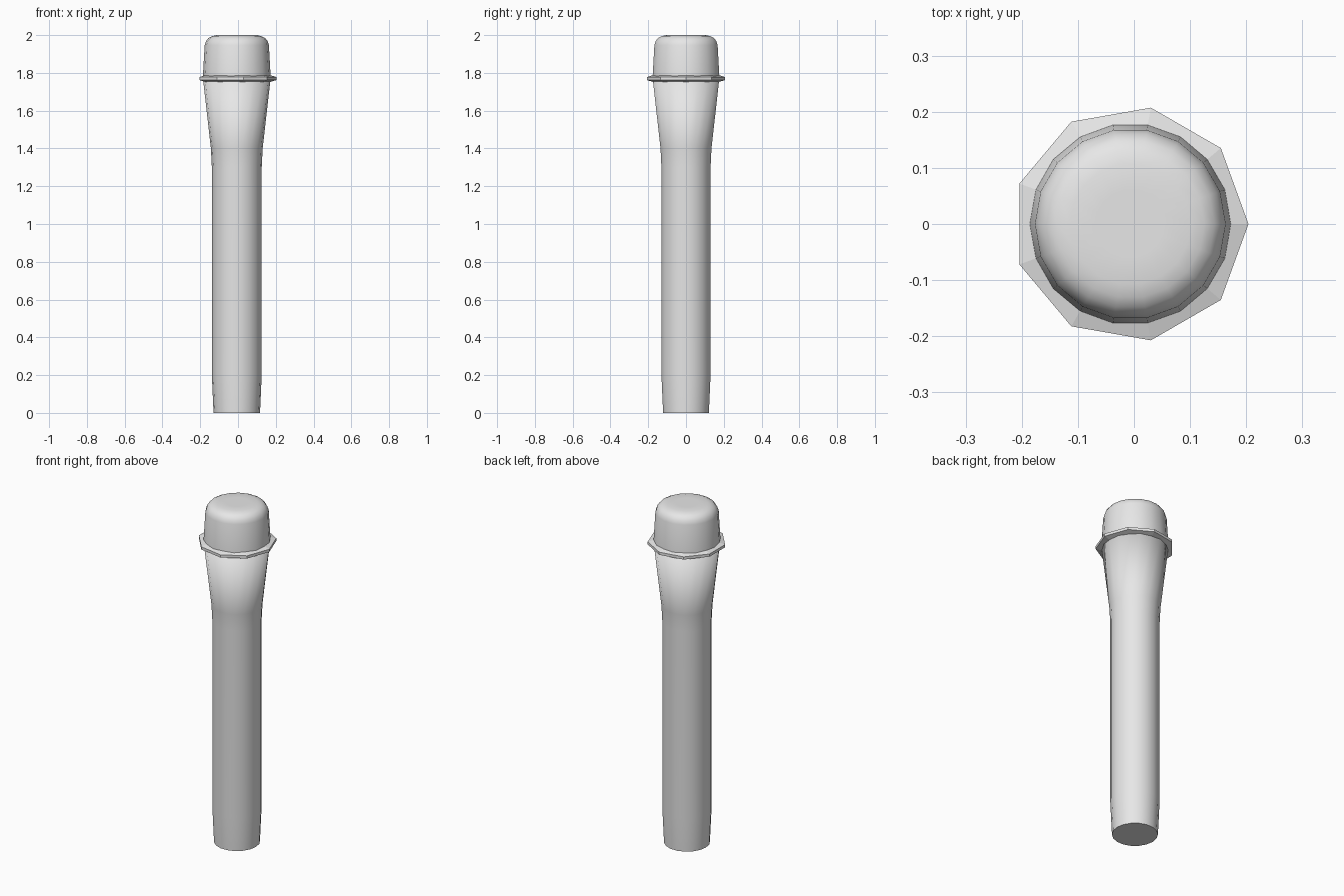
import bpy
import bmesh
import math

cube = bpy.data.objects.get("Cube")
if cube:
    bpy.data.objects.remove(cube, do_unlink=True)

GREY = (0.8, 0.8, 0.8, 1.0)
CENTRE_X = -0.0065

mat = bpy.data.materials.new("light grey")
mat.use_nodes = True
mat.diffuse_color = GREY
mat.node_tree.nodes["Principled BSDF"].inputs["Base Color"].default_value = GREY


def lathe(name, profile, sides, closed=False, smooth=True):
    """Turn a (radius, height) profile, listed from bottom to top, about the upright axis."""
    bm = bmesh.new()
    rings = []
    for r, z in profile:
        ring = []
        for i in range(sides):
            a = math.tau * i / sides
            ring.append(bm.verts.new((CENTRE_X + r * math.cos(a), r * math.sin(a), z)))
        rings.append(ring)
    pairs = list(zip(rings, rings[1:]))
    if closed:
        pairs.append((rings[-1], rings[0]))
    for low, high in pairs:
        for i in range(sides):
            j = (i + 1) % sides
            face = bm.faces.new((low[i], low[j], high[j], high[i]))
            face.smooth = smooth
    if not closed:
        bottom = bm.faces.new(list(reversed(rings[0])))
        for edge in bottom.edges:
            edge.smooth = False
        top = bm.faces.new(rings[-1])
        top.smooth = smooth
    bmesh.ops.recalc_face_normals(bm, faces=bm.faces)
    mesh = bpy.data.meshes.new(name)
    bm.to_mesh(mesh)
    bm.free()
    mesh.materials.append(mat)
    obj = bpy.data.objects.new(name, mesh)
    bpy.context.collection.objects.link(obj)
    return obj


# Tapered handle that flares towards the head
lathe("handle", [(0.123, 0), (0.132, 0.2), (0.132, 1.3), (0.137, 1.4), (0.179, 1.77)], 18)

# Rounded head with a flat crown
lathe("head", [(0.18, 1.77), (0.17, 1.947), (0.163, 1.968), (0.15, 1.985),
               (0.132, 1.994), (0.108, 2.0), (0.06, 2.0)], 18)

# Faceted collar between handle and head
lathe("collar", [(0.165, 1.753), (0.18, 1.753), (0.2105, 1.762), (0.2105, 1.778),
                 (0.18, 1.787), (0.165, 1.787)], 9, closed=True, smooth=False)
